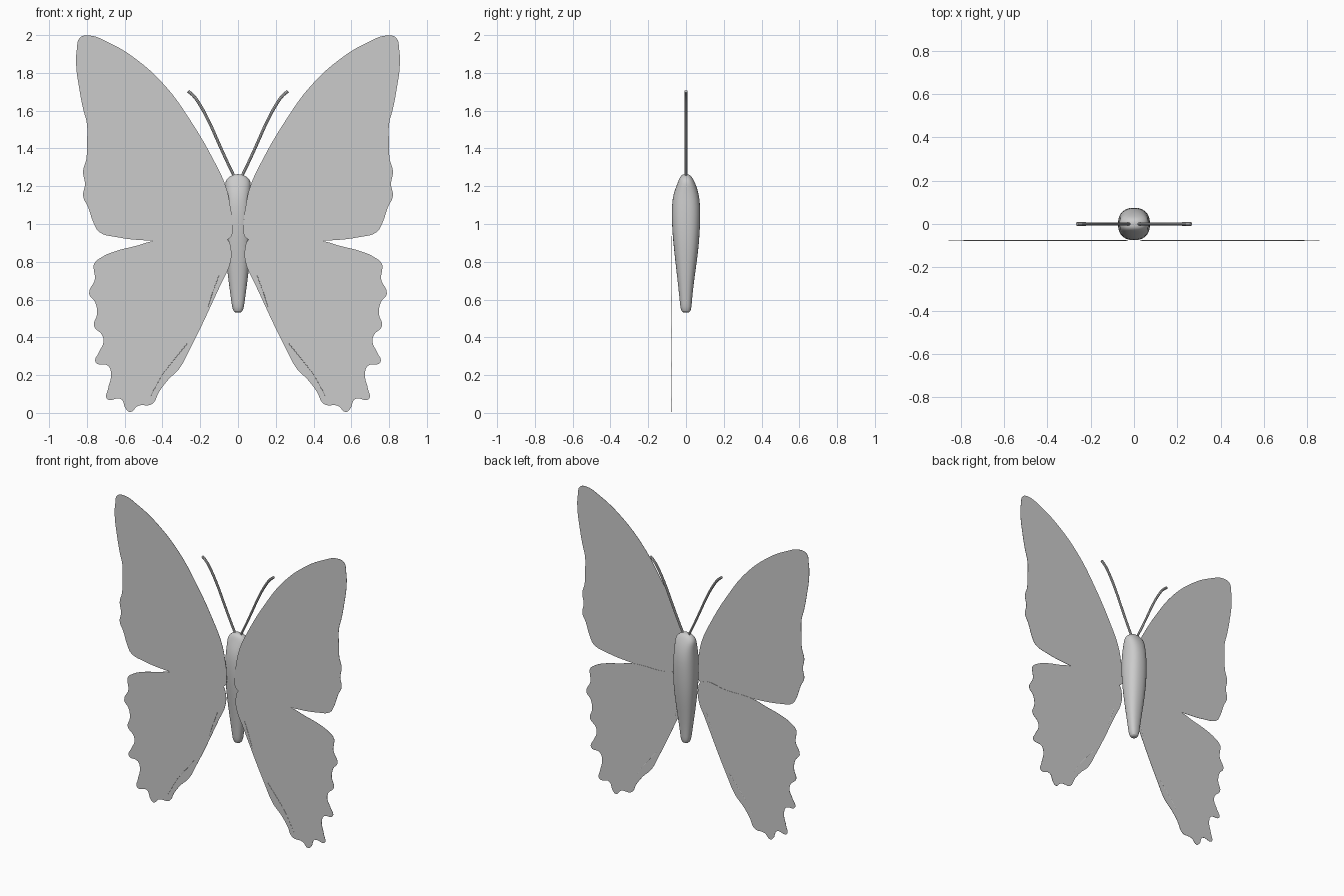
import bpy, bmesh, math

grey = bpy.data.materials.new("plain grey")
grey.diffuse_color = (0.6, 0.6, 0.6, 1)


def finish(ob, name, mirror=True):
    """Turn into a mesh, mirror across x, smooth, colour."""
    bpy.ops.object.select_all(action='DESELECT')
    bpy.context.view_layer.objects.active = ob
    ob.select_set(True)
    if ob.type == 'CURVE':
        bpy.ops.object.convert(target='MESH')
        ob = bpy.context.object
    ob.name = name
    ob.data.materials.clear()
    ob.data.materials.append(grey)
    if mirror:
        ob.modifiers.new("Mirror", 'MIRROR')
    bpy.ops.object.shade_smooth_by_angle(angle=math.radians(40))
    return ob


def curve(name, pts, y, closed, radius=0.0, tip=1.0):
    """Smooth curve in the x-z plane: a filled sheet if closed, else a tube."""
    cu = bpy.data.curves.new(name, 'CURVE')
    cu.dimensions = '2D' if closed else '3D'
    cu.fill_mode = 'BOTH' if closed else 'FULL'
    cu.resolution_u = 5
    sp = cu.splines.new('BEZIER')
    sp.bezier_points.add(len(pts) - 1)
    sp.use_cyclic_u = closed
    for i, (p, (x, z)) in enumerate(zip(sp.bezier_points, pts)):
        p.co = (x, z, 0)
        p.handle_left_type = p.handle_right_type = 'AUTO'
        p.radius = 1 + (tip - 1) * i / (len(pts) - 1)
    if closed:
        cu.extrude = 0.0008
    else:
        cu.bevel_depth = radius
        cu.bevel_resolution = 2
        cu.use_fill_caps = True
    ob = bpy.data.objects.new(name, cu)
    ob.rotation_euler = (math.pi / 2, 0, 0)
    ob.location.y = y
    bpy.context.collection.objects.link(ob)
    return finish(ob, name)


# Upper wings
curve("upper_wings", [
    (0.03, 1.0), (0.04, 1.09), (0.065, 1.2), (0.13, 1.34), (0.25, 1.545),
    (0.38, 1.725), (0.54, 1.873), (0.69, 1.963), (0.79, 1.998), (0.838, 1.985),
    (0.853, 1.926), (0.857, 1.847), (0.84, 1.714), (0.82, 1.61), (0.80, 1.53),
    (0.80, 1.42), (0.803, 1.344), (0.82, 1.28), (0.81, 1.21), (0.82, 1.148),
    (0.794, 1.09), (0.762, 1.0), (0.735, 0.958), (0.645, 0.931), (0.434, 0.91),
    (0.275, 0.905), (0.116, 0.915), (0.042, 0.926)], -0.077, True)

# Lower wings with scalloped outer edge
curve("lower_wings", [
    (0.06, 0.92), (0.25, 0.915), (0.45, 0.909), (0.54, 0.884), (0.645, 0.857),
    (0.72, 0.825), (0.762, 0.788), (0.762, 0.75), (0.757, 0.71), (0.788, 0.63),
    (0.757, 0.587), (0.746, 0.524), (0.762, 0.46), (0.72, 0.413), (0.712, 0.376),
    (0.735, 0.323), (0.754, 0.268), (0.688, 0.249), (0.672, 0.206), (0.688, 0.127),
    (0.694, 0.074), (0.62, 0.074), (0.593, 0.02), (0.571, 0.005), (0.53, 0.037),
    (0.455, 0.047), (0.418, 0.111), (0.37, 0.175), (0.312, 0.233), (0.249, 0.349),
    (0.196, 0.455), (0.127, 0.603), (0.09, 0.683), (0.042, 0.79), (0.037, 0.868)],
    -0.075, True)

# Faint folds in the wing sheets
curve("lower_wing_fold", [(0.27, 0.365), (0.34, 0.28), (0.397, 0.206), (0.465, 0.085)],
      -0.0755, False, 0.002, 0.6)
curve("inner_wing_fold", [(0.1, 0.73), (0.13, 0.65), (0.16, 0.56)],
      -0.0755, False, 0.002, 0.6)

# Antennae, slightly thicker at the tips
curve("antennae", [(0.012, 1.235), (0.06, 1.335), (0.105, 1.434), (0.155, 1.545),
                   (0.2, 1.628), (0.235, 1.678), (0.264, 1.703)],
      0.0, False, 0.0075, 1.1)

# Body: rings of (z, half width, front y, back y)
rings = [(0.53, 0.012, -0.012, 0.012), (0.537, 0.024, -0.024, 0.024),
         (0.56, 0.032, -0.031, 0.03), (0.6, 0.037, -0.034, 0.032),
         (0.7, 0.051, -0.045, 0.043), (0.8, 0.063, -0.057, 0.058),
         (0.9, 0.073, -0.068, 0.07), (1.0, 0.076, -0.076, 0.076),
         (1.1, 0.073, -0.077, 0.077), (1.16, 0.069, -0.067, 0.068),
         (1.2, 0.069, -0.052, 0.056), (1.225, 0.068, -0.042, 0.045),
         (1.245, 0.054, -0.034, 0.034), (1.258, 0.034, -0.025, 0.023),
         (1.264, 0.012, -0.012, 0.01)]
SIDES = 20
bm = bmesh.new()
loops = []
for z, w, front, back in rings:
    loop = []
    for i in range(SIDES):
        a = 2 * math.pi * i / SIDES
        c, s = math.cos(a), math.sin(a)
        # slightly squared-off oval section
        x = w * math.copysign(abs(c) ** 0.85, c)
        y = (front + back) / 2 + (back - front) / 2 * math.copysign(abs(s) ** 0.85, s)
        loop.append(bm.verts.new((x, y, z)))
    loops.append(loop)
for a, b in zip(loops, loops[1:]):
    for i in range(SIDES):
        j = (i + 1) % SIDES
        bm.faces.new((a[i], a[j], b[j], b[i]))
bm.faces.new(loops[0][::-1])
bm.faces.new(loops[-1])
me = bpy.data.meshes.new("body")
bm.to_mesh(me)
bm.free()
body = bpy.data.objects.new("body", me)
bpy.context.collection.objects.link(body)
finish(body, "body", mirror=False)
sub = body.modifiers.new("Smooth", 'SUBSURF')
sub.levels = sub.render_levels = 1
